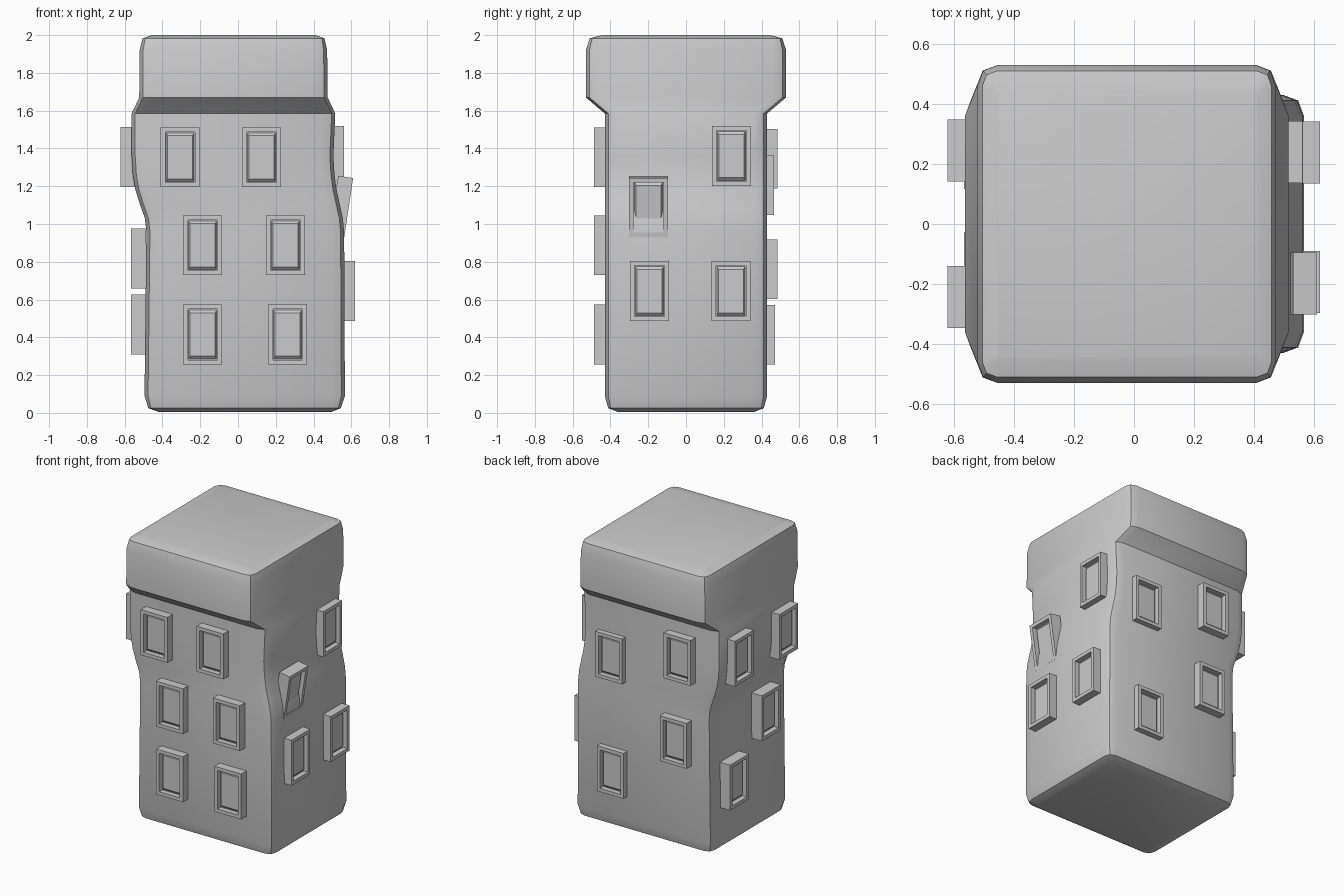
import bpy, bmesh, math
from mathutils import Matrix, Vector

if "Cube" in bpy.data.objects:
    bpy.data.objects.remove(bpy.data.objects["Cube"])


def make_object(name, bm, angle=35):
    bmesh.ops.recalc_face_normals(bm, faces=bm.faces[:])
    me = bpy.data.meshes.new(name)
    bm.to_mesh(me)
    bm.free()
    ob = bpy.data.objects.new(name, me)
    bpy.context.collection.objects.link(ob)
    bpy.ops.object.select_all(action='DESELECT')
    ob.select_set(True)
    bpy.context.view_layer.objects.active = ob
    bpy.ops.object.shade_smooth_by_angle(angle=math.radians(angle))
    return ob


def section(xl, xr, hy, z, c):
    """Rectangle with two-segment rounded corners of radius c."""
    s = c * 0.27
    pts = []
    for x, sx, sy in ((xr, 1, 1), (xl, -1, 1), (xl, -1, -1), (xr, 1, -1)):
        corner = [(x, sy * (hy - c)), (x - sx * s, sy * (hy - s)), (x - sx * c, sy * hy)]
        pts += corner if sx * sy > 0 else corner[::-1]
    return [(x, y, z) for x, y in pts]


# Tower body: stacked sections (z, left x, right x, half depth, corner)
levels = [
    (0.005, -0.42, 0.495, 0.36, 0.01),
    (0.025, -0.475, 0.545, 0.412, 0.05),
    (0.09, -0.495, 0.566, 0.43, 0.07),
    (0.96, -0.485, 0.562, 0.43, 0.07),
    (1.03, -0.493, 0.555, 0.43, 0.07),
    (1.10, -0.518, 0.540, 0.43, 0.07),
    (1.18, -0.543, 0.522, 0.43, 0.07),
    (1.26, -0.557, 0.511, 0.43, 0.07),
    (1.36, -0.563, 0.505, 0.43, 0.07),
    (1.585, -0.563, 0.515, 0.43, 0.07),
    (1.67, -0.523, 0.475, 0.53, 0.07),
    (1.92, -0.521, 0.472, 0.53, 0.07),
    (1.983, -0.505, 0.458, 0.51, 0.05),
    (2.0, -0.455, 0.41, 0.445, 0.01),
]
bm = bmesh.new()
rings = [[bm.verts.new(p) for p in section(xl, xr, hy, z, c)] for z, xl, xr, hy, c in levels]
for a, b in zip(rings, rings[1:]):
    for i in range(len(a)):
        j = (i + 1) % len(a)
        bm.faces.new((a[i], a[j], b[j], b[i]))
bm.faces.new(rings[0][::-1])
bm.faces.new(rings[-1])
make_object("tower_body", bm)


# Window: framed box with recessed, slightly raised pane, outer face on local y = 0
def window(name, turn, along, z, out, tilt=0):
    steps = [(0.103, 0.158, 0.08), (0.103, 0.158, 0.0), (0.079, 0.134, 0.0),
             (0.079, 0.134, 0.035), (0.074, 0.129, 0.035), (0.066, 0.115, 0.022)]
    bm = bmesh.new()
    loops = [[bm.verts.new((sx * w, d, sz * h)) for sx, sz in ((-1, -1), (1, -1), (1, 1), (-1, 1))]
             for w, h, d in steps]
    for a, b in zip(loops, loops[1:]):
        for i in range(4):
            j = (i + 1) % 4
            bm.faces.new((a[i], a[j], b[j], b[i]))
    bm.faces.new(loops[0])
    bm.faces.new(loops[-1])
    m = (Matrix.Rotation(math.radians(turn), 4, 'Z')
         @ Matrix.Translation(Vector((along, -out, z)))
         @ Matrix.Rotation(math.radians(tilt), 4, 'X'))
    bm.transform(m)
    make_object(name, bm, 20)


# Wall turn angle, then (position along the wall, height, outward distance, tilt)
walls = {
    "front": (0, [(-0.306, 1.354, 0.488, 0), (0.125, 1.354, 0.488, 0),
                  (-0.187, 0.888, 0.488, 0), (0.252, 0.888, 0.488, 0),
                  (-0.187, 0.415, 0.488, 0), (0.263, 0.415, 0.488, 0)]),
    "right": (90, [(0.24, 1.36, 0.562, 0), (-0.198, 1.087, 0.586, 8.5),
                   (-0.193, 0.645, 0.62, 0), (0.238, 0.645, 0.62, 0)]),
    "back": (180, [(-0.27, 1.205, 0.467, 0), (0.27, 1.345, 0.484, 0),
                   (0.24, 0.76, 0.484, 0), (-0.255, 0.413, 0.47, 0)]),
    "left": (270, [(-0.245, 1.355, 0.622, 0), (0.243, 1.355, 0.622, 0),
                   (0.13, 0.817, 0.567, 0), (-0.22, 0.468, 0.567, 0)]),
}
for side, (turn, wins) in walls.items():
    for n, (along, z, out, tilt) in enumerate(wins, 1):
        # a clockwise bottom-out lean on the tilted window
        window(f"{side}_window_{n}", turn, along, z, out, tilt)
